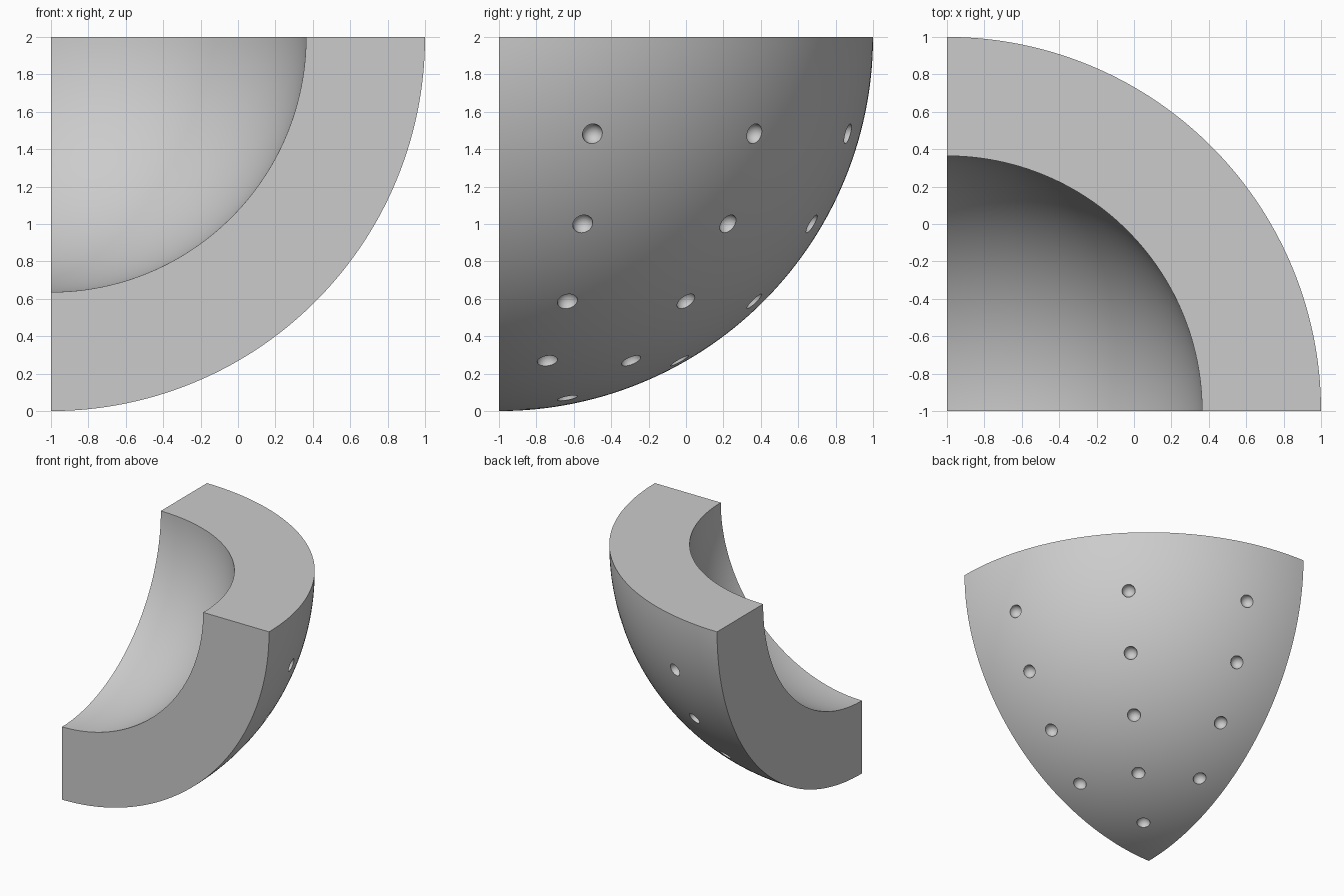
import bpy, bmesh
from math import sin, cos, pi, radians
from mathutils import Vector, Matrix

default = bpy.data.objects.get("Cube")
if default:
    bpy.data.objects.remove(default, do_unlink=True)

CENTRE = Vector((-1, -1, 2))   # centre of the full sphere
OUTER, INNER = 2.0, 1.364
DIMPLE = 0.055
STEPS = 72

grey = bpy.data.materials.new("plain_grey")
grey.use_nodes = True
colour = (0.6, 0.6, 0.6, 1)
grey.diffuse_color = colour
grey.node_tree.nodes["Principled BSDF"].inputs["Base Color"].default_value = colour


def make_object(name, bm):
    mesh = bpy.data.meshes.new(name)
    bm.to_mesh(mesh)
    bm.free()
    mesh.materials.append(grey)
    obj = bpy.data.objects.new(name, mesh)
    bpy.context.collection.objects.link(obj)
    obj.location = CENTRE
    return obj


# Shell: quarter-ring profile spun a quarter turn about the vertical axis
def arc(radius):
    angles = [i * pi / 2 / STEPS for i in range(STEPS + 1)]
    return [Vector((radius * cos(a) if a < pi / 2 else 0, 0, -radius * sin(a))) for a in angles]


bm = bmesh.new()
profile = bm.faces.new([bm.verts.new(p) for p in arc(OUTER) + arc(INNER)[::-1]])
bmesh.ops.spin(bm, geom=[profile] + profile.edges[:] + profile.verts[:], axis=(0, 0, 1),
               cent=(0, 0, 0), angle=pi / 2, steps=STEPS, use_duplicate=False)
# The spin leaves only the end cap when it extrudes, so close the start if open
bmesh.ops.remove_doubles(bm, verts=bm.verts[:], dist=1e-5)
bmesh.ops.dissolve_degenerate(bm, edges=bm.edges[:], dist=1e-5)
rim = [e for e in bm.edges if e.is_boundary]
if rim:
    bmesh.ops.holes_fill(bm, edges=rim, sides=0)
bmesh.ops.recalc_face_normals(bm, faces=bm.faces[:])
shell = make_object("shell_segment", bm)

# Dimples: rows of small balls on the outer surface, one in the lowest row
bm = bmesh.new()
for drop in (15, 30, 45, 60, 75):
    for turn in ((45,) if drop == 75 else (15, 45, 75)):
        d, t = radians(drop), radians(turn)
        spot = Vector((cos(d) * cos(t), cos(d) * sin(t), -sin(d)))
        turned = spot.to_track_quat('Z', 'Y').to_matrix().to_4x4()
        bmesh.ops.create_uvsphere(bm, u_segments=32, v_segments=17, radius=DIMPLE,
                                  matrix=Matrix.Translation(spot * OUTER) @ turned)
cutter = make_object("dimple_cutter", bm)
cutter.hide_render = True

cut = shell.modifiers.new("dimples", 'BOOLEAN')
cut.operation = 'DIFFERENCE'
cut.solver = 'EXACT'
cut.object = cutter

bpy.ops.object.select_all(action='DESELECT')
shell.select_set(True)
bpy.context.view_layer.objects.active = shell
bpy.ops.object.modifier_apply(modifier=cut.name)
bpy.data.objects.remove(cutter, do_unlink=True)
bpy.ops.object.shade_smooth_by_angle(angle=radians(30))
